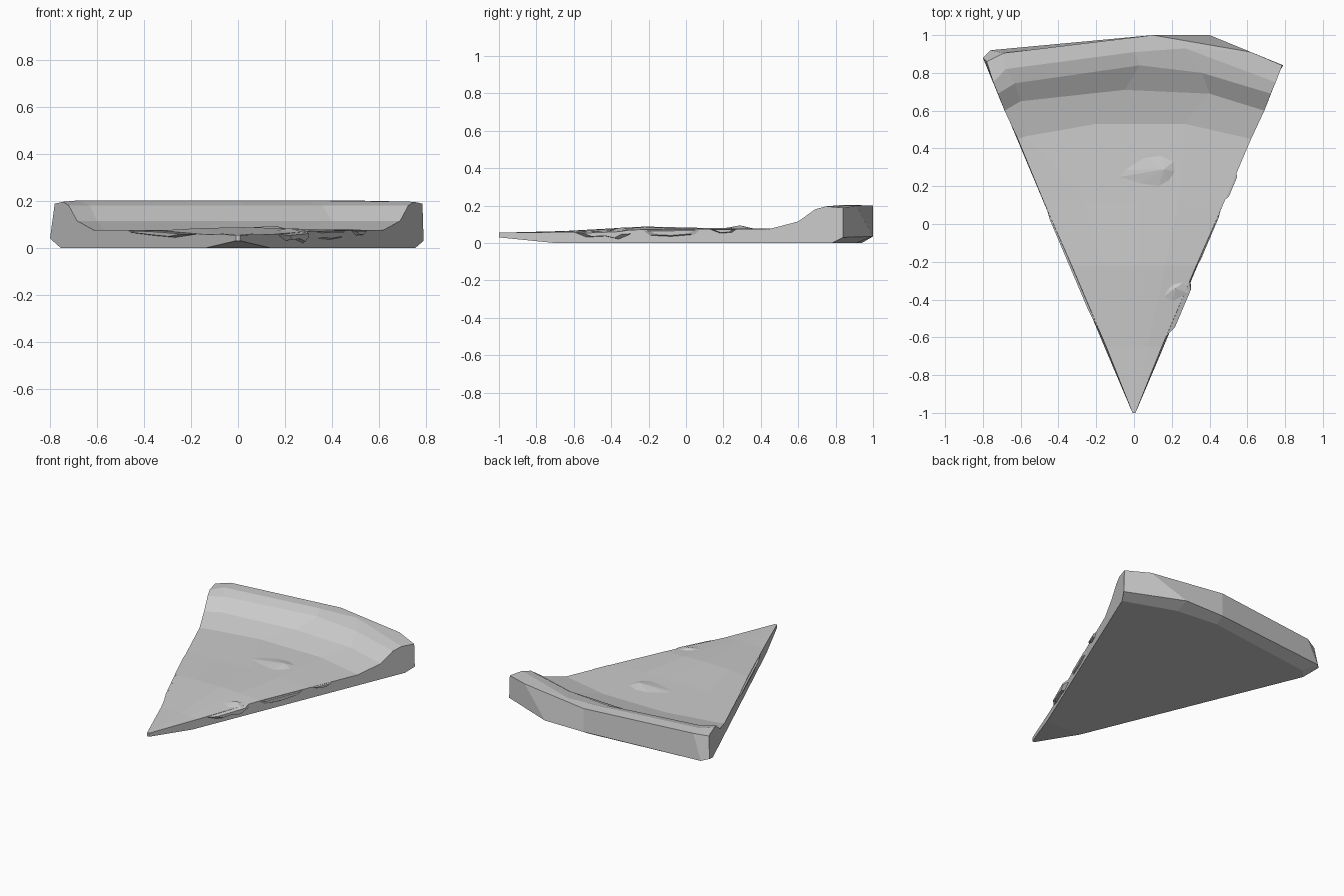
import bpy, bmesh
from mathutils import Vector


def make_object(name, verts, faces):
    bm = bmesh.new()
    vs = [bm.verts.new(v) for v in verts]
    for f in faces:
        bm.faces.new([vs[i] for i in f])
    bmesh.ops.recalc_face_normals(bm, faces=bm.faces)
    mesh = bpy.data.meshes.new(name)
    bm.to_mesh(mesh)
    bm.free()
    ob = bpy.data.objects.new(name, mesh)
    bpy.context.collection.objects.link(ob)
    return ob


def half_width(y):
    return 0.008 + 0.425 * (y + 1)


COLS = (-1, -0.55, 0.05, 0.5, 1)


def straight_row(y, zs, inset=0.0):
    w = half_width(y) - inset
    return [(w * s, y, z) for s, z in zip(COLS, zs)]


def crust_row(points, zs):
    return [(x, y, z) for (x, y), z in zip(points, zs)]


# Slice body: one closed loop of rows, over the top, down the crust, back underneath
rows = [
    straight_row(-1, [0.055] * 5),
    straight_row(-0.65, [0.058, 0.062, 0.064, 0.062, 0.058], 0.01),
    straight_row(-0.22, [0.074, 0.083, 0.088, 0.084, 0.072], 0.01),
    straight_row(0.12, [0.076, 0.076, 0.079, 0.08, 0.075], 0.005),
    crust_row([(-0.615, 0.45), (-0.57, 0.465), (-0.2, 0.53), (0.27, 0.53), (0.62, 0.45)],
              [0.076] * 5),
    crust_row([(-0.685, 0.60), (-0.60, 0.65), (-0.05, 0.71), (0.40, 0.69), (0.69, 0.60)],
              [0.115] * 5),
    crust_row([(-0.72, 0.69), (-0.63, 0.745), (0.03, 0.84), (0.36, 0.80), (0.725, 0.69)],
              [0.18] * 5),
    crust_row([(-0.745, 0.75), (-0.68, 0.82), (0.0, 0.91), (0.27, 0.93), (0.75, 0.75)],
              [0.196, 0.202, 0.202, 0.202, 0.196]),
    crust_row([(-0.78, 0.86), (-0.69, 0.905), (0.1, 1.0), (0.62, 0.91), (0.785, 0.84)],
              [0.188, 0.2, 0.2, 0.2, 0.188]),
    crust_row([(-0.80, 0.88), (-0.76, 0.92), (0.1, 1.0), (0.4, 1.0), (0.79, 0.84)],
              [0.04, 0.03, 0.035, 0.035, 0.03]),
    crust_row([(-0.755, 0.78), (-0.70, 0.84), (0.1, 0.94), (0.4, 0.91), (0.755, 0.78)],
              [0.0] * 5),
    straight_row(-0.7, [0.0] * 5),
    straight_row(-1, [0.03] * 5),
]
n, m = len(rows), 5
verts = [p for row in rows for p in row]
faces = []
for i in range(n):
    j = (i + 1) % n
    for k in range(m - 1):
        faces.append((i * m + k, j * m + k, j * m + k + 1, i * m + k + 1))
for k in (0, m - 1):
    faces.append([i * m + k for i in range(n)])
make_object("pizza_slice", verts, faces)


# Toppings: a low faceted mound, outline points fanned to a raised ridge point
def mound(name, outline, base, peak):
    pts = [(x, y, base) for x, y in outline]
    k = len(pts)
    f = [(i, (i + 1) % k, k) for i in range(k)] + [list(range(k))]
    make_object(name, pts + [peak], f)


mound("herb_leaf",
      [(-0.13, 0.24), (-0.10, 0.285), (0.03, 0.36), (0.14, 0.375), (0.22, 0.34),
       (0.23, 0.275), (0.19, 0.21), (0.12, 0.175), (0.0, 0.195)],
      0.074, (0.16, 0.29, 0.094))
mound("cheese_lump_side",
      [(0.11, -0.42), (0.13, -0.36), (0.20, -0.30), (0.285, -0.29), (0.29, -0.37), (0.20, -0.43)],
      0.064, (0.22, -0.34, 0.084))


# Melted cheese hanging over the cut sides: outline in (y, z), pushed out from the wall
def drip(name, side, outline, push):
    out = Vector((side * 0.92, -0.39, 0))
    wall = [Vector((side * (half_width(y) - 0.012), y, z)) for y, z in outline]
    cy = sum(p[0] for p in outline) / len(outline)
    cz = sum(p[1] for p in outline) / len(outline)
    mid = Vector((side * half_width(cy), cy, cz))
    face = [mid + (p - mid) * 0.65 + out * push for p in wall]
    k = len(wall)
    f = [(i, (i + 1) % k, k + (i + 1) % k, k + i) for i in range(k)]
    make_object(name, wall + face, f + [list(range(k)), list(range(k, 2 * k))])


drip("cheese_drip_right_front", 1,
     [(-0.60, 0.058), (-0.54, 0.03), (-0.43, 0.036), (-0.35, 0.018), (-0.29, 0.05), (-0.30, 0.07)], 0.022)
drip("cheese_drip_right_middle", 1,
     [(-0.25, 0.07), (-0.20, 0.04), (-0.08, 0.034), (0.06, 0.045), (0.10, 0.074)], 0.008)
drip("cheese_drip_right_back", 1,
     [(0.12, 0.075), (0.18, 0.052), (0.25, 0.055), (0.28, 0.075)], 0.014)
drip("cheese_drip_left", -1,
     [(-0.60, 0.058), (-0.40, 0.042), (-0.15, 0.052), (0.10, 0.065), (0.14, 0.077), (-0.2, 0.072)], 0.01)
